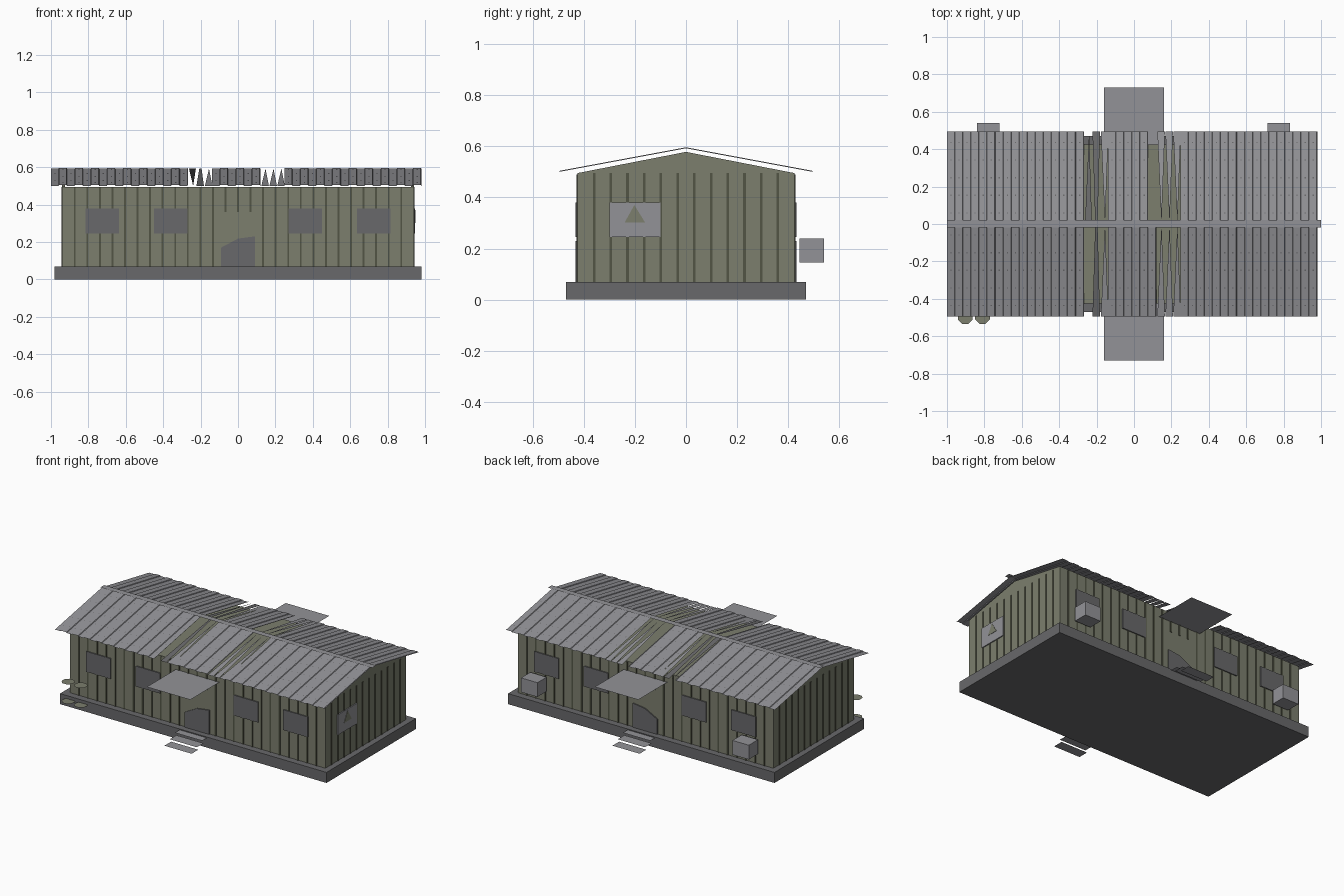
import bpy
import math
from mathutils import Vector

cube = bpy.data.objects.get("Cube")
if cube:
    bpy.data.objects.remove(cube, do_unlink=True)


def material(name, rgb):
    m = bpy.data.materials.new(name)
    m.use_nodes = True
    m.diffuse_color = (*rgb, 1)
    bsdf = next(n for n in m.node_tree.nodes if n.type == 'BSDF_PRINCIPLED')
    bsdf.inputs["Base Color"].default_value = (*rgb, 1)
    bsdf.inputs["Roughness"].default_value = 0.9
    return m


METAL = material("light grey metal", (0.29, 0.29, 0.31))
DARK = material("dark grey", (0.14, 0.14, 0.145))
OLIVE = material("olive paint", (0.20, 0.21, 0.155))
SEAM = material("dark olive seam", (0.085, 0.09, 0.06))


class Part:
    """Collects boxes and flat polygons into one named object."""

    def __init__(self, name, mat):
        self.name, self.mat, self.verts, self.faces = name, mat, [], []

    def poly(self, pts, up=False):
        pts = [Vector(p) for p in pts]
        if up and (pts[1] - pts[0]).cross(pts[2] - pts[0]).z < 0:
            pts.reverse()
        n = len(self.verts)
        self.verts += pts
        self.faces.append(list(range(n, n + len(pts))))

    def prism(self, pts, offset):
        """Extrude a polygon along an offset, with both caps and all sides."""
        a = [Vector(p) for p in pts]
        off = Vector(offset)
        normal = (a[1] - a[0]).cross(a[2] - a[0])
        if normal.dot(off) < 0:
            a.reverse()
        k, n = len(a), len(self.verts)
        self.verts += a + [p + off for p in a]
        self.faces.append([n + i for i in reversed(range(k))])
        self.faces.append([n + k + i for i in range(k)])
        for i in range(k):
            j = (i + 1) % k
            self.faces.append([n + i, n + j, n + k + j, n + k + i])

    def box(self, x, y, z):
        self.prism([(x[0], y[0], z[0]), (x[1], y[0], z[0]),
                    (x[1], y[1], z[0]), (x[0], y[1], z[0])], (0, 0, z[1] - z[0]))

    def done(self):
        me = bpy.data.meshes.new(self.name)
        me.from_pydata(self.verts, [], self.faces)
        me.materials.append(self.mat)
        ob = bpy.data.objects.new(self.name, me)
        bpy.context.scene.collection.objects.link(ob)


WX, WY, FLOOR, TOP = 0.94, 0.425, 0.07, 0.5
EAVE_Y, EAVE_Z, RIDGE_Z = 0.495, 0.5, 0.592
SIDES = (("front", -1), ("back", 1))

# Foundation and wall block
p = Part("foundation", DARK)
p.box((-0.98, 0.98), (-0.47, 0.47), (0, FLOOR))
p.done()
p = Part("walls", OLIVE)
p.box((-WX, WX), (-WY, WY), (FLOOR, TOP - 0.005))
p.done()

# Triangular gables at both ends
p = Part("gables", OLIVE)
for s in (-1, 1):
    p.prism([(s * WX, -WY, TOP - 0.005), (s * WX, WY, TOP - 0.005),
             (s * WX, 0, 0.578)], (-s * 0.015, 0, 0))
p.done()

# Vertical panel seams
p = Part("wall_seams", SEAM)
count, half, out = 28, 0.005, 0.004
for i in range(1, count):
    x = -WX + 2 * WX * i / count
    low = 0.36 if abs(x) < 0.1 else FLOOR
    for _, s in SIDES:
        p.box((x - half, x + half), sorted((s * WY, s * (WY + out))), (low, TOP - 0.01))
count = 13
for i in range(1, count):
    y = -WY + 2 * WY * i / count
    for s in (-1, 1):
        p.box(sorted((s * WX, s * (WX + out))), (y - half, y + half), (FLOOR, TOP - 0.005))
p.done()

# Windows and broken doors on the long sides
for side, s in SIDES:
    y = s * WY
    p = Part(side + "_windows", DARK)
    for x in (-0.725, -0.36, 0.36, 0.725):
        p.box((x - 0.09, x + 0.09), sorted((y, y + s * 0.007)), (0.245, 0.38))
    p.done()
    p = Part(side + "_door", DARK)
    p.prism([(-0.09, y, FLOOR), (0.09, y, FLOOR), (0.09, y, 0.23),
             (0.0, y, 0.218), (-0.09, y, 0.17)], (0, s * 0.007, 0))
    p.done()

# Boarded window with a triangular hole on the right-hand end
p = Part("end_window", METAL)
p.box((WX, WX + 0.007), (-0.3, -0.1), (0.245, 0.38))
p.done()
p = Part("end_window_hole", OLIVE)
p.prism([(WX, -0.24, 0.302), (WX, -0.16, 0.302), (WX, -0.202, 0.37)], (0.009, 0, 0))
p.done()


def roof(x, t, s, lift=0.0):
    """Point on a roof slope; t runs from the ridge (0) to the eave (1)."""
    return (x, s * EAVE_Y * t, RIDGE_Z + (EAVE_Z - RIDGE_Z) * t + lift)


# Roof sheets, alternately raised, with gaps where sheets are missing
GAPS = {-1: ((-0.27, -0.135), (0.12, 0.25)), 1: ((-0.27, -0.135), (0.08, 0.25))}
count = 46
step = 1.98 / count
for side, s in SIDES:
    p = Part(side + "_roof_sheets", METAL)
    rivets = Part(side + "_roof_rivets", DARK)
    for i in range(count):
        x0 = -1 + i * step
        mid = x0 + step / 2
        if any(a < mid < b for a, b in GAPS[s]):
            continue
        lift = 0.004 * (i % 2)
        x1 = x0 + step - 0.003
        p.poly([roof(x0, 0, s, lift), roof(x1, 0, s, lift),
                roof(x1, 1, s, lift), roof(x0, 1, s, lift)], up=True)
        # Folded edge joining neighbouring sheets
        p.poly([roof(x1, 0, s, lift), roof(x0 + step, 0, s, 0.004 - lift),
                roof(x0 + step, 1, s, 0.004 - lift), roof(x1, 1, s, lift)], up=True)
        for k in range(5):
            t, r = 0.12 + 0.19 * k, 0.003
            rivets.poly([roof(mid + dx * r, t + dt * 0.006, s, lift + 0.0015)
                         for dx, dt in ((-1, -1), (1, -1), (1, 1), (-1, 1))], up=True)
    p.done()
    rivets.done()

    # Torn slivers of sheet left in the gaps
    p = Part(side + "_roof_slivers", METAL)
    for x in (-0.157, 0.145, 0.188, 0.23):
        p.poly([roof(x - 0.02, 1, s), roof(x + 0.02, 1, s), roof(x + 0.002, 0, s)], up=True)
    p.done()
    p = Part(side + "_loose_roof_strip", DARK)
    p.poly([roof(-0.222, 1, s), roof(-0.182, 1, s),
            roof(-0.195, 0, s), roof(-0.207, 0, s)], up=True)
    p.done()

p = Part("hanging_roof_sliver", DARK)
p.poly([roof(-0.262, 0, 1), roof(-0.225, 0, 1), roof(-0.24, 1, 1)], up=True)
p.done()

# Flat ridge cap
p = Part("ridge_cap", METAL)
p.poly([(-1, -0.018, 0.598), (1, -0.018, 0.598), (1, 0.022, 0.598), (-1, 0.022, 0.598)], up=True)
p.done()


def sheet(part, x, y0, y1, z):
    part.poly([(-x, y0, z), (x, y0, z), (x, y1, z), (-x, y1, z)], up=True)


# Canopies and steps at both doors
for side, s in SIDES:
    p = Part(side + "_canopy", METAL)
    sheet(p, 0.16, s * 0.73, s * 0.425, 0.433)
    p.done()
    p = Part(side + "_steps", METAL)
    for k in range(3):
        y = 0.63 - 0.055 * k
        sheet(p, 0.1, s * y, s * (y - 0.07), 0.02 + 0.022 * k)
    p.done()

# Cooling units on the back
for name, x in (("left", 0.775), ("right", -0.78)):
    p = Part(name + "_cooling_unit", METAL)
    p.box((x - 0.06, x + 0.06), (0.443, 0.54), (0.145, 0.24))
    p.done()

# Round drum plates at the front corner
p = Part("drum_plates", OLIVE)
for x in (-0.902, -0.81):
    for z in (0.05, 0.18):
        p.poly([(x + 0.042 * math.cos(a), -0.495 + 0.042 * math.sin(a), z)
                for a in (math.tau * (i + 0.5) / 8 for i in range(8))], up=True)
p.done()
